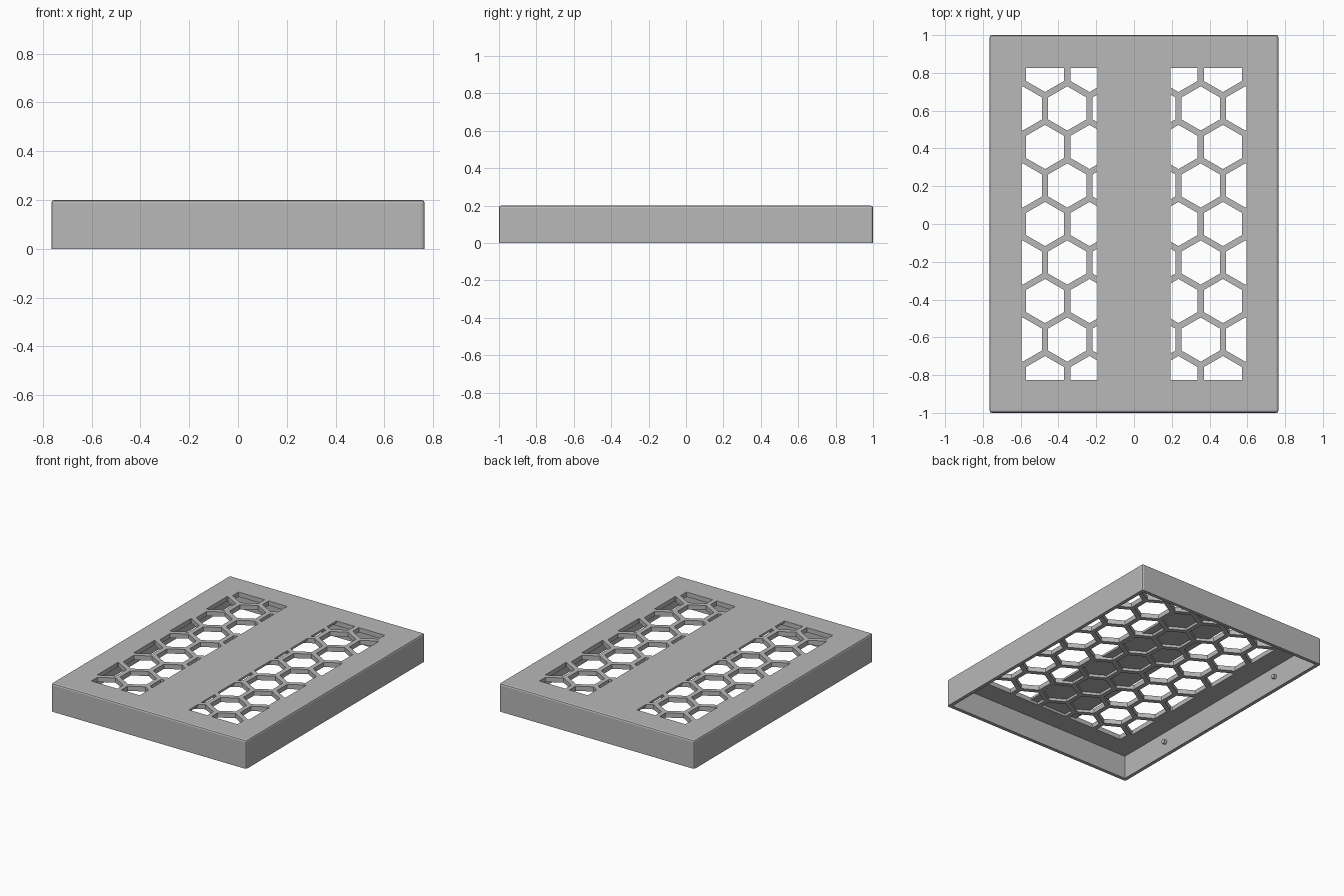
import bpy, bmesh, math
from mathutils import Vector

cube = bpy.data.objects.get("Cube")
if cube:
    bpy.data.objects.remove(cube, do_unlink=True)

HALF_X, HALF_Y, TOP = 0.765, 1.0, 0.2
WALL, CEILING = 0.025, 0.167
PITCH, RIB = 0.2355, 0.033
GRID_X, GRID_Y, BAND = 0.595, 0.825, 0.193

grey = bpy.data.materials.new("plain grey")
grey.use_nodes = True
grey.diffuse_color = (0.48, 0.48, 0.48, 1)
grey.node_tree.nodes["Principled BSDF"].inputs["Base Color"].default_value = grey.diffuse_color


def finish(bm, name):
    bmesh.ops.recalc_face_normals(bm, faces=bm.faces)
    mesh = bpy.data.meshes.new(name)
    bm.to_mesh(mesh)
    bm.free()
    obj = bpy.data.objects.new(name, mesh)
    mesh.materials.append(grey)
    bpy.context.collection.objects.link(obj)
    return obj


def add_prism(bm, outline, low, high):
    base = bm.faces.new([bm.verts.new((x, y, low)) for x, y in outline])
    ext = bmesh.ops.extrude_face_region(bm, geom=[base])
    verts = [v for v in ext["geom"] if isinstance(v, bmesh.types.BMVert)]
    bmesh.ops.translate(bm, verts=verts, vec=(0, 0, high - low))


def rectangle(x, y):
    return [(-x, -y), (x, -y), (x, y), (-x, y)]


def clip(points, axis, limit, sign):
    """Keep the part of a convex outline where sign * coordinate <= sign * limit."""
    result = []
    for a, b in zip(points, points[1:] + points[:1]):
        da, db = sign * (a[axis] - limit), sign * (b[axis] - limit)
        if da <= 0:
            result.append(a)
        if da * db < 0:
            result.append(tuple(Vector(a).lerp(Vector(b), da / (da - db))))
    return result


def honeycomb_cutter(name, x_min, x_max, low, high):
    bm = bmesh.new()
    radius = (PITCH - RIB) / math.sqrt(3)
    for row in range(-5, 6):
        cy = row * PITCH * math.sqrt(3) / 2
        for col in range(-4, 5):
            cx = (col + 0.5 * (row % 2)) * PITCH
            cell = [(cx + radius * math.sin(k * math.pi / 3),
                     cy + radius * math.cos(k * math.pi / 3)) for k in range(6)]
            for axis, limit, sign in ((0, x_min, -1), (0, x_max, 1),
                                      (1, -GRID_Y, -1), (1, GRID_Y, 1)):
                cell = clip(cell, axis, limit, sign)
            if len(cell) > 2:
                add_prism(bm, cell, low, high)
    return finish(bm, name)


def cut(obj, cutter):
    cutter.hide_render = True
    mod = obj.modifiers.new("cut", "BOOLEAN")
    mod.operation, mod.solver, mod.object = "DIFFERENCE", "EXACT", cutter
    bpy.context.view_layer.objects.active = obj
    bpy.ops.object.modifier_apply(modifier=mod.name)
    bpy.data.objects.remove(cutter, do_unlink=True)


# Outer cover with softened top and corner edges
bm = bmesh.new()
add_prism(bm, rectangle(HALF_X, HALF_Y), 0, TOP)
edges = [e for e in bm.edges if max(v.co.z for v in e.verts) > TOP / 2]
bmesh.ops.bevel(bm, geom=edges, offset=0.012, segments=2, profile=0.5, affect="EDGES")
cover = finish(bm, "cover")

# Hollow underside
bm = bmesh.new()
add_prism(bm, rectangle(HALF_X - WALL, HALF_Y - WALL), -0.1, CEILING)
cut(cover, finish(bm, "cavity_cutter"))

# Open honeycomb vents on both sides, blind pockets under the middle band
cut(cover, honeycomb_cutter("left_vent_cutter", BAND, GRID_X, 0.1, 0.3))
cut(cover, honeycomb_cutter("right_vent_cutter", -GRID_X, -BAND, 0.1, 0.3))
cut(cover, honeycomb_cutter("pocket_cutter", -BAND - 0.001, BAND + 0.001, 0.1, 0.185))

# Small locating pegs on the inside of the long walls
for side, label in ((-1, "right"), (1, "left")):
    for y, place in ((-0.56, "front"), (0.56, "back")):
        bpy.ops.mesh.primitive_cylinder_add(
            vertices=16, radius=0.016, depth=0.03,
            location=(side * (HALF_X - WALL - 0.005), y, 0.09),
            rotation=(0, math.pi / 2, 0))
        peg = bpy.context.object
        peg.name = f"{label}_{place}_peg"
        peg.data.materials.append(grey)
